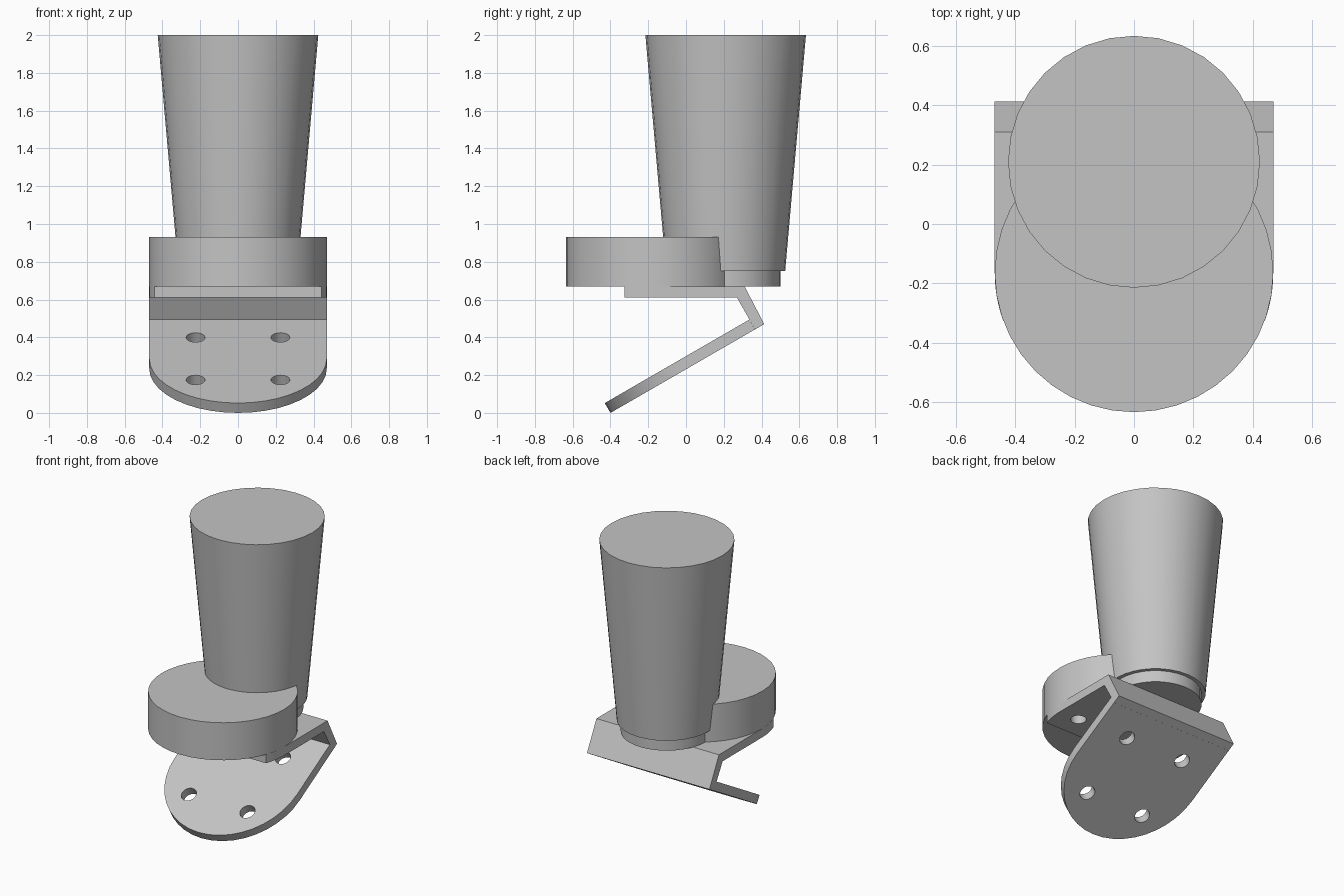
import bpy, bmesh
from math import sin, cos, pi, radians, asin
from mathutils import Matrix

cube = bpy.data.objects.get("Cube")
if cube:
    bpy.data.objects.remove(cube, do_unlink=True)

grey = bpy.data.materials.new("plain_grey")
grey.use_nodes = True
GREY = (0.55, 0.55, 0.55, 1)
grey.diffuse_color = GREY
grey.node_tree.nodes["Principled BSDF"].inputs["Base Color"].default_value = GREY

WIDTH = 0.47      # half width of the bracket and radius of the disc
THICK = 0.06
DISC_Y, CUP_Y = -0.165, 0.21


def activate(ob):
    bpy.ops.object.select_all(action='DESELECT')
    ob.select_set(True)
    bpy.context.view_layer.objects.active = ob


def finish(name, bm):
    bmesh.ops.recalc_face_normals(bm, faces=bm.faces)
    mesh = bpy.data.meshes.new(name)
    bm.to_mesh(mesh)
    bm.free()
    mesh.materials.append(grey)
    ob = bpy.data.objects.new(name, mesh)
    bpy.context.collection.objects.link(ob)
    return ob


def smooth(ob):
    activate(ob)
    bpy.ops.object.shade_smooth_by_angle(angle=radians(30))


def frustum(name, y, z0, z1, r0, r1, sides=32):
    bm = bmesh.new()
    bmesh.ops.create_cone(bm, cap_ends=True, segments=sides, radius1=r0, radius2=r1,
                          depth=z1 - z0, matrix=Matrix.Translation((0, y, (z0 + z1) / 2)))
    ob = finish(name, bm)
    smooth(ob)
    return ob


def prism(name, points, vector):
    bm = bmesh.new()
    face = bm.faces.new([bm.verts.new(p) for p in points])
    new = bmesh.ops.extrude_face_region(bm, geom=[face])["geom"]
    bmesh.ops.translate(bm, vec=vector, verts=[v for v in new if isinstance(v, bmesh.types.BMVert)])
    bmesh.ops.remove_doubles(bm, verts=bm.verts, dist=1e-5)
    return finish(name, bm)


def plate(name, back, sweep, hole_angles, matrix):
    """Plate with a rounded front, flat where the sweep stops, and a ring of holes."""
    steps = 10
    left = [pi + sweep * i / steps for i in range(steps + 1)]
    right = [2 * pi - sweep * i / steps for i in range(steps, -1, -1)]
    if sweep > 1.57:
        right = right[1:]
    points = [(WIDTH * cos(a), WIDTH * sin(a), 0) for a in left + right]
    points += [(WIDTH, back, 0), (-WIDTH, back, 0)]
    ob = prism(name, points, (0, 0, THICK))

    # Drill the bolt holes
    bm = bmesh.new()
    for a in hole_angles:
        spot = Matrix.Translation((0.318 * cos(a), 0.318 * sin(a), THICK / 2))
        bmesh.ops.create_cone(bm, cap_ends=True, segments=24, radius1=0.05,
                              radius2=0.05, depth=THICK * 3, matrix=spot)
    drill = finish("hole_cutter", bm)
    drill.hide_render = True
    mod = ob.modifiers.new("holes", 'BOOLEAN')
    mod.operation, mod.solver, mod.object = 'DIFFERENCE', 'EXACT', drill
    activate(ob)
    bpy.ops.object.modifier_apply(modifier=mod.name)
    bpy.data.objects.remove(drill, do_unlink=True)
    ob.data.transform(matrix)
    smooth(ob)
    return ob


# Tapered column, its neck and the round block in front
frustum("tapered_column", CUP_Y, 0.75, 2.0, 0.315, 0.425)
frustum("column_neck", CUP_Y, 0.67, 0.75, 0.29, 0.29)
frustum("front_disc", DISC_Y, 0.67, 0.93, WIDTH, WIDTH, 40)

# Horizontal bracket plate under the disc
plate("upper_plate", 0.27 - DISC_Y, asin(0.16 / WIDTH),
      [i * pi / 4 for i in range(5)], Matrix.Translation((0, DISC_Y, 0.61)))

# Sloping foot plate with four holes
tilt = radians(30)
tip_y = -0.40
centre = Matrix.Translation((0, tip_y + WIDTH * cos(tilt), WIDTH * sin(tilt)))
plate("lower_plate", 0.884 - WIDTH, pi / 2, [pi / 4 + i * pi / 2 for i in range(4)],
      centre @ Matrix.Rotation(tilt, 4, 'X'))

# Bend joining the two plates at the back
bend = [(0.27, 0.61), (0.27, 0.67), (0.31, 0.67), (0.414, 0.47), (0.366, 0.442), (0.336, 0.494)]
prism("bracket_bend", [(-WIDTH, y, z) for y, z in bend], (2 * WIDTH, 0, 0))
